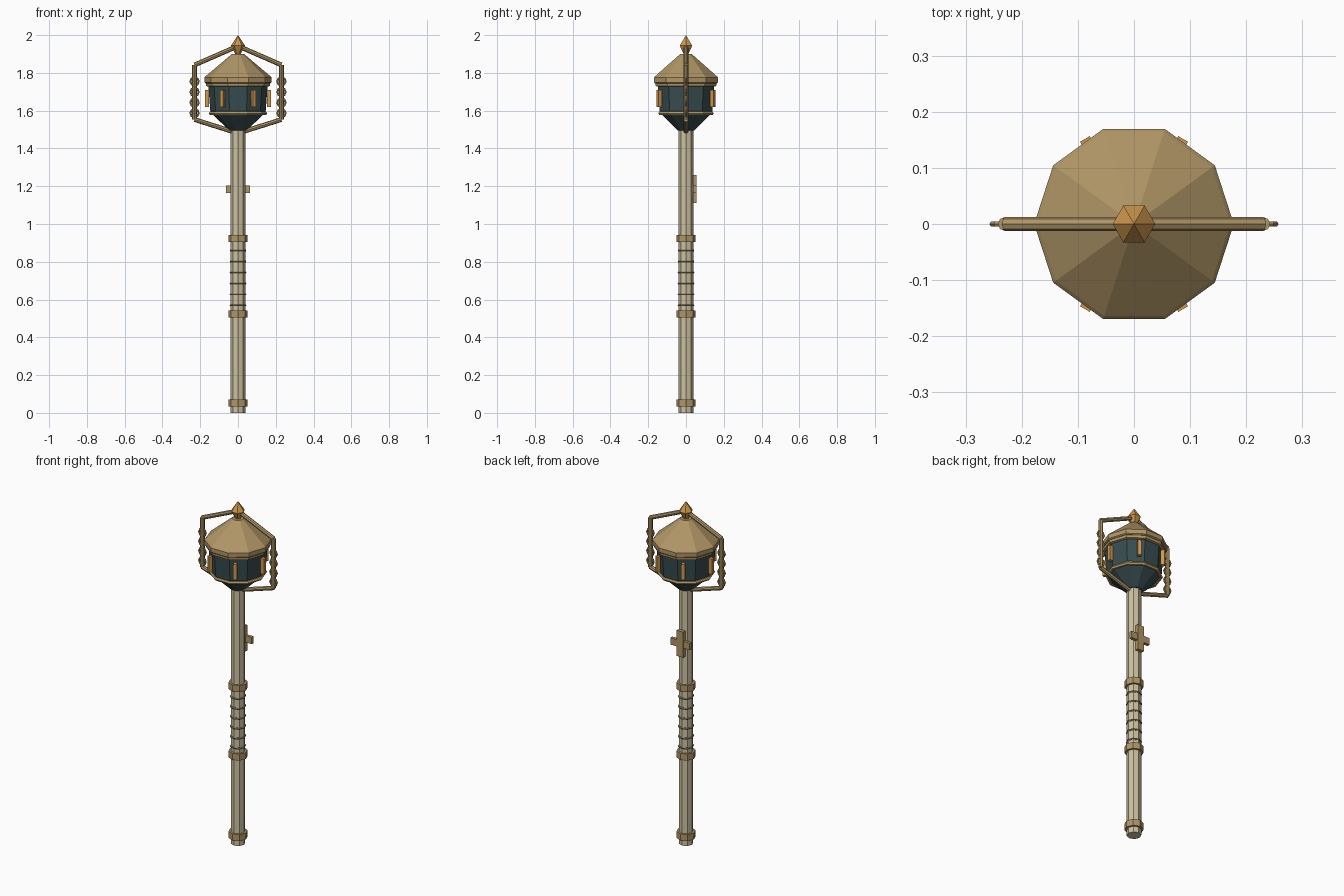
import bpy, bmesh, math
from mathutils import Matrix, Vector

if "Cube" in bpy.data.objects:
    bpy.data.objects.remove(bpy.data.objects["Cube"])


def material(name, rgb):
    lin = [(c / 255 / 12.92) if c < 11 else ((c / 255 + 0.055) / 1.055) ** 2.4 for c in rgb]
    m = bpy.data.materials.new(name)
    m.use_nodes = True
    m.diffuse_color = (*lin, 1)
    m.node_tree.nodes["Principled BSDF"].inputs["Base Color"].default_value = (*lin, 1)
    return m


IVORY = material("ivory", (205, 194, 160))
BRASS = material("aged brass", (176, 150, 102))
TEAL = material("dark teal", (56, 77, 80))
AMBER = material("amber gold", (208, 152, 78))
GRIP = material("grip grey", (128, 120, 98))


def finish(name, bm, mat):
    bmesh.ops.recalc_face_normals(bm, faces=bm.faces)
    me = bpy.data.meshes.new(name)
    bm.to_mesh(me)
    bm.free()
    me.materials.append(mat)
    ob = bpy.data.objects.new(name, me)
    bpy.context.collection.objects.link(ob)
    return ob


def lathe(name, profile, sides, mat, closed=False):
    """Spin (radius, height) points round z; caps open ends, or joins them."""
    bm = bmesh.new()
    rings = []
    for r, z in profile:
        rings.append([bm.verts.new((r * math.cos(math.tau * i / sides),
                                    r * math.sin(math.tau * i / sides), z))
                      for i in range(sides)])
    pairs = list(zip(rings, rings[1:]))
    if closed:
        pairs.append((rings[-1], rings[0]))
    else:
        bm.faces.new(rings[0])
        bm.faces.new(rings[-1])
    for a, b in pairs:
        for i in range(sides):
            j = (i + 1) % sides
            bm.faces.new((a[i], a[j], b[j], b[i]))
    bmesh.ops.remove_doubles(bm, verts=bm.verts, dist=0.0001)
    return finish(name, bm, mat)


def hoop(name, radius, z, thick, sides, mat, steps=6):
    ring = [(radius + thick * math.cos(math.tau * k / steps),
             z + thick * math.sin(math.tau * k / steps)) for k in range(steps)]
    return lathe(name, ring, sides, mat, closed=True)


def box(name, size, pos, mat, angle=0):
    bm = bmesh.new()
    bmesh.ops.create_cube(bm, size=1)
    bm.transform(Matrix.Rotation(angle, 4, "Z") @ Matrix.Translation(pos)
                 @ Matrix.Diagonal((*size, 1)))
    return finish(name, bm, mat)


def rod(name, a, b, radius, mat):
    a, b = Vector(a), Vector(b)
    ob = lathe(name, [(radius, 0), (radius, (b - a).length)], 8, mat)
    turn = (b - a).to_track_quat("Z", "Y").to_matrix().to_4x4()
    ob.data.transform(Matrix.Translation(a) @ turn)
    return ob


# Shaft with collars and grip bands
lathe("shaft", [(0.039, 0), (0.039, 1.51)], 8, IVORY)
for label, z in (("foot", 0.053), ("lower", 0.524), ("upper", 0.924)):
    lathe(label + "_collar", [(0.051, z - 0.019), (0.051, z + 0.019)], 8, BRASS)
for i in range(6):
    hoop(f"grip_band_{i + 1}", 0.038, 0.57 + 0.058 * i, 0.006, 8, GRIP)

# Cross emblem on the back of the shaft
box("emblem_upright", (0.042, 0.02, 0.15), (0, 0.046, 1.185), BRASS)
box("emblem_crossbar", (0.125, 0.018, 0.04), (0, 0.046, 1.185), BRASS)

# Lantern head
lathe("lantern_body", [(0.045, 1.495), (0.13, 1.575), (0.147, 1.6), (0.157, 1.74)], 10, TEAL)
hoop("lower_trim", 0.143, 1.586, 0.011, 10, BRASS)
lathe("roof_lip", [(0.15, 1.725), (0.168, 1.73), (0.17, 1.75)], 10, BRASS)
lathe("roof", [(0.172, 1.745), (0.178, 1.75), (0.178, 1.775), (0.172, 1.782),
               (0.032, 1.9)], 10, BRASS)
for i in range(6):
    box(f"lantern_bar_{i + 1}", (0.022, 0.02, 0.09), (0.164, 0, 1.665), AMBER, math.tau * i / 6)

# Finial
lathe("finial", [(0.012, 1.895), (0.038, 1.944), (0, 2.0)], 6, AMBER)

# Side frames with hanging rings
for side, s in (("left", 1), ("right", -1)):
    path = [(0.01 * s, 0, 1.938), (0.23 * s, 0, 1.842), (0.23 * s, 0, 1.553), (0.03 * s, 0, 1.49)]
    for part, a, b in zip(("top", "upright", "bottom"), path, path[1:]):
        rod(f"{side}_frame_{part}", a, b, 0.0125, BRASS)
    for i in range(4):
        ring = hoop(f"{side}_ring_{i + 1}", 0.022, 0, 0.0055, 8, BRASS)
        ring.data.transform(Matrix.Translation((0.23 * s, 0, 1.587 + 0.056 * i))
                            @ Matrix.Rotation(math.pi / 2, 4, "X"))
